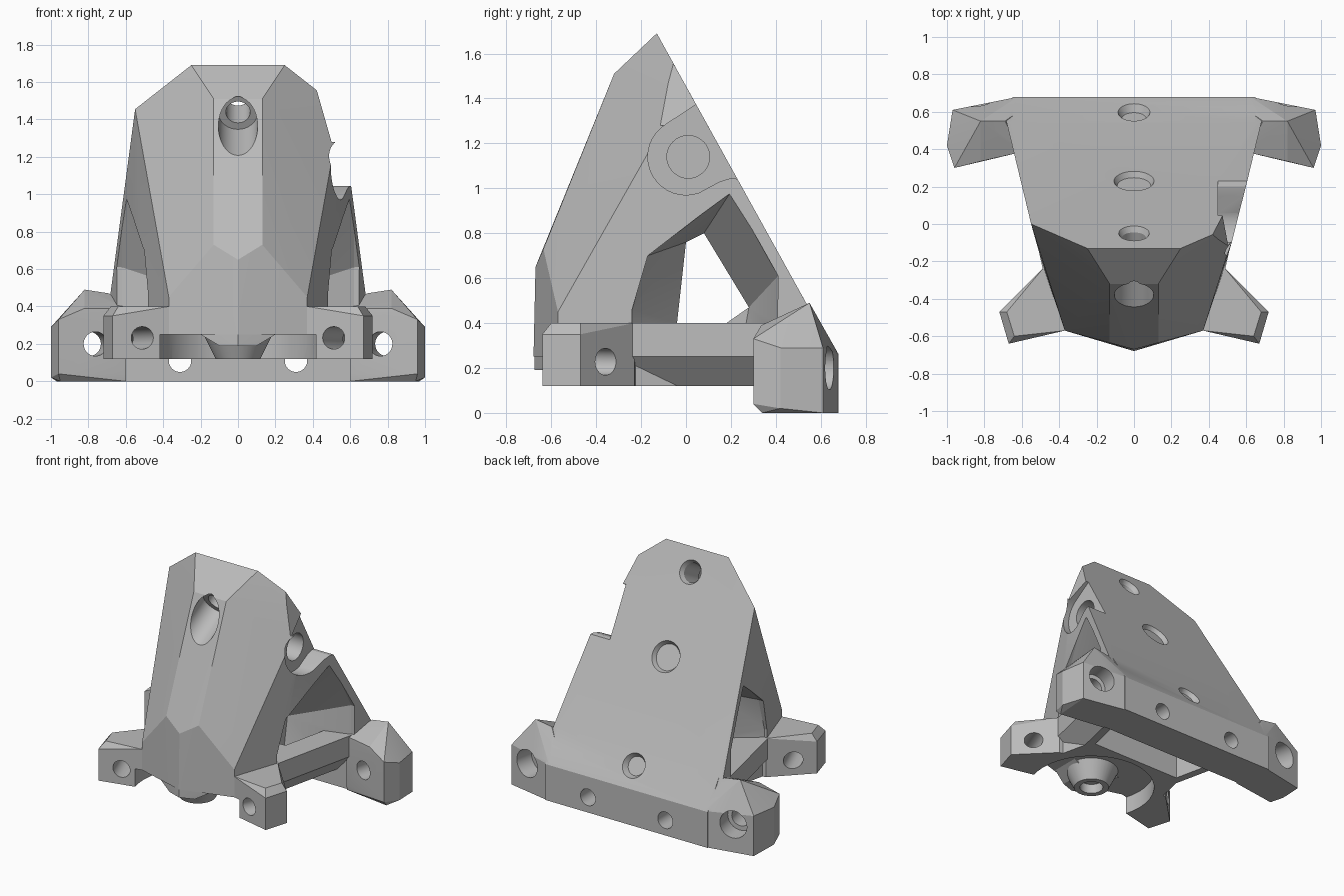
import bpy, bmesh, math
from mathutils import Vector

cube = bpy.data.objects.get("Cube")
if cube:
    bpy.data.objects.remove(cube, do_unlink=True)

grey = bpy.data.materials.new("light_grey")
grey.use_nodes = True
colour = (0.5, 0.5, 0.5, 1)
grey.diffuse_color = colour
grey.node_tree.nodes["Principled BSDF"].inputs["Base Color"].default_value = colour


def finish(bm, name):
    bmesh.ops.recalc_face_normals(bm, faces=bm.faces)
    mesh = bpy.data.meshes.new(name)
    bm.to_mesh(mesh)
    bm.free()
    mesh.materials.append(grey)
    obj = bpy.data.objects.new(name, mesh)
    bpy.context.collection.objects.link(obj)
    return obj


def hull(name, points):
    bm = bmesh.new()
    verts = [bm.verts.new(p) for p in points]
    out = bmesh.ops.convex_hull(bm, input=verts)
    spare = {v for v in out["geom_interior"] + out["geom_unused"]
             if isinstance(v, bmesh.types.BMVert)}
    bmesh.ops.delete(bm, geom=list(spare), context="VERTS")
    bmesh.ops.dissolve_limit(bm, angle_limit=math.radians(1), verts=bm.verts, edges=bm.edges)
    return finish(bm, name)


def both(points):
    return list(points) + [(-x, y, z) for x, y, z in points]


def rod(name, start, end, r1, r2=None):
    a, b = Vector(start), Vector(end)
    bm = bmesh.new()
    bmesh.ops.create_cone(bm, cap_ends=True, segments=40, radius1=r1,
                          radius2=r1 if r2 is None else r2, depth=(b - a).length)
    turn = (b - a).to_track_quat("Z", "Y").to_matrix()
    bmesh.ops.rotate(bm, matrix=turn, verts=bm.verts)
    bmesh.ops.translate(bm, vec=(a + b) / 2, verts=bm.verts)
    return finish(bm, name)


def prism(name, profile, x0, x1):
    bm = bmesh.new()
    face = bm.faces.new([bm.verts.new((x0, y, z)) for y, z in profile])
    out = bmesh.ops.extrude_face_region(bm, geom=[face])
    moved = [g for g in out["geom"] if isinstance(g, bmesh.types.BMVert)]
    bmesh.ops.translate(bm, vec=(x1 - x0, 0, 0), verts=moved)
    return finish(bm, name)


def combine(target, tool, operation):
    mod = target.modifiers.new("combine", "BOOLEAN")
    mod.operation, mod.solver, mod.object = operation, "EXACT", tool
    bpy.context.view_layer.update()
    graph = bpy.context.evaluated_depsgraph_get()
    mesh = bpy.data.meshes.new_from_object(target.evaluated_get(graph))
    target.modifiers.clear()
    target.data = mesh
    bpy.data.objects.remove(tool, do_unlink=True)


# Wedge body: sloping back plate and ridged front column
body = hull("bracket_body", both([
    (.25, -.13, 1.69), (.55, 0, 1.455), (.69, .58, .408), (.66, .5, .2),
    (.13, -.32, 1.51), (.13, -.635, .73), (0, -.67, .65), (0, -.68, .2),
    (.37, -.57, .45), (.37, -.57, .2), (.48, -.25, .2)]))

# Tapered side windows, wide at the outside and narrow in the middle
inner = [(-.04, -.1), (-.04, .4), (0, .76), (.08, .8), (.28, .47), (.18, .4), (.18, -.1)]
outer = [(-.25, -.1), (-.24, .46), (-.17, .7), (.2, .985), (.41, .61), (.4, -.1)]
combine(body, prism("window_middle", inner, -.3, .3), "DIFFERENCE")
for s in (1, -1):
    mouth = [(s * (.46 if y < .1 else .62), y, z) for y, z in outer]
    beyond = [(s * 1.2, y, z) for y, z in outer]
    throat = [(s * .2, y, z) for y, z in inner]
    combine(body, hull("window_side", mouth + throat), "DIFFERENCE")
    combine(body, hull("window_mouth", mouth + beyond), "DIFFERENCE")

# Rear bar across the back
combine(body, hull("rear_bar", both([
    (.65, .68, 0), (.65, .68, .26), (.65, .6, .372), (.65, .54, .48),
    (.65, .4, 0), (.65, .4, .36)])), "UNION")

rear = [(.62, .68, 0), (.62, .68, .26), (.97, .61, 0), (1, .42, .02), (.95, .34, 0),
        (.96, .3, .04), (.6, .39, 0), (.6, .385, .04), (.62, .6, .372), (.82, .55, .49),
        (.69, .55, .47), (.97, .61, .29), (1, .42, .29), (.96, .3, .33), (.6, .385, .39),
        (.82, .335, .39)]
foot_plan = [(.2, -.5), (.37, -.57), (.67, -.64), (.72, -.47), (.48, -.23), (.3, -.2)]
section = [(0, .25), (0, .4), (-.18, .4), (-.18, .12), (-.12, .12)]

# Floor joining the feet behind the boss
combine(body, hull("front_floor", both([
    (x, y, z) for x, y in ((.3, -.5), (.46, -.25), (.4, .02)) for z in (.12, .4)])), "UNION")

for s in (1, -1):
    def side(points):
        return [(s * x, y, z) for x, y, z in points]

    # Rear end block, front foot and the beam between them
    combine(body, hull("rear_block", side(rear)), "UNION")
    foot = [(x, y, .12) for x, y in foot_plan]
    foot += [(x, y, .35 if x > .6 else .4) for x, y in foot_plan]
    foot += [(.64, -.6, .4), (.68, -.47, .4)]
    combine(body, hull("front_foot", side(foot)), "UNION")
    beam = [(x + dx, y, z) for x, y in ((.47, -.32), (.635, .42)) for dx, z in section]
    combine(body, hull("side_beam", side(beam)), "UNION")

    # Bolt holes in the foot and rear bar
    holes = [((.45, -.76, .235), (.67, -.2, .225), .06),
             ((.31, .2, .11), (.31, .9, .11), .06),
             ((.72, .15, .2), (.88, .9, .2), .065),
             ((.8, .51, .2), (.88, .9, .2), .097)]
    for a, b, r in holes:
        combine(body, rod("bolt_hole", *side([a, b]), r), "DIFFERENCE")

# Round clearance under the front, leaving a pointed nose
combine(body, rod("clearance", (0, -.46, -.1), (0, -.46, .25), .435), "DIFFERENCE")
combine(body, hull("nose", both([
    (.2, -.61, .25), (.1, -.64, .19), (0, -.675, .19), (0, -.675, .35), (.2, -.61, .35),
    (.1, -.4, .19), (.2, -.4, .25), (.2, -.4, .35)])), "UNION")

# Holes square to the sloping plate
normal = Vector((0, .875, .485))


def plate_hole(y, near, far, r1, r2=None):
    base = Vector((0, y, 1.69 - 1.806 * (y + .13)))
    combine(body, rod("plate_hole", base + normal * near, base + normal * far, r1, r2),
            "DIFFERENCE")


for y, depth, r in ((-.05, .6, .065), (.23, .55, .09), (.59, .5, .065)):
    plate_hole(y, .1, -depth, r)
    plate_hole(y, .02, -.03, r + .028, r)
plate_hole(-.05, -.22, -.8, .105)

# Rounded notch with a socket on the left side only
arc = [(.17 * math.cos(math.radians(a)), 1.14 + .17 * math.sin(math.radians(a)))
       for a in range(120, 300, 10)]
notch = arc + [(.15, 1.03), (.2, 1.045), (.6, 1.0), (.6, 1.7), (.04, 1.37)]
combine(body, prism("notch", notch, .45, 1), "DIFFERENCE")
combine(body, rod("socket", (.15, .01, 1.14), (.6, .01, 1.14), .095), "DIFFERENCE")

# Trimmed shoulder above the notch
shoulder = [(.42, 1.56), (.5, 1.36), (.5, 1.28), (1, 1.28), (1, 1.6)]
combine(body, hull("shoulder_trim", [(x, y, z) for x, z in shoulder for y in (-.6, .6)]),
        "DIFFERENCE")

# Tapered boss below the column
boss = rod("lower_boss", (0, -.46, .3), (0, -.46, .12), .21, .12)
combine(boss, rod("boss_hole", (0, -.46, .22), (0, -.46, 0), .08), "DIFFERENCE")

for obj in (body, boss):
    bpy.ops.object.select_all(action="DESELECT")
    obj.select_set(True)
    bpy.context.view_layer.objects.active = obj
    bpy.ops.object.shade_smooth_by_angle(angle=math.radians(15))
